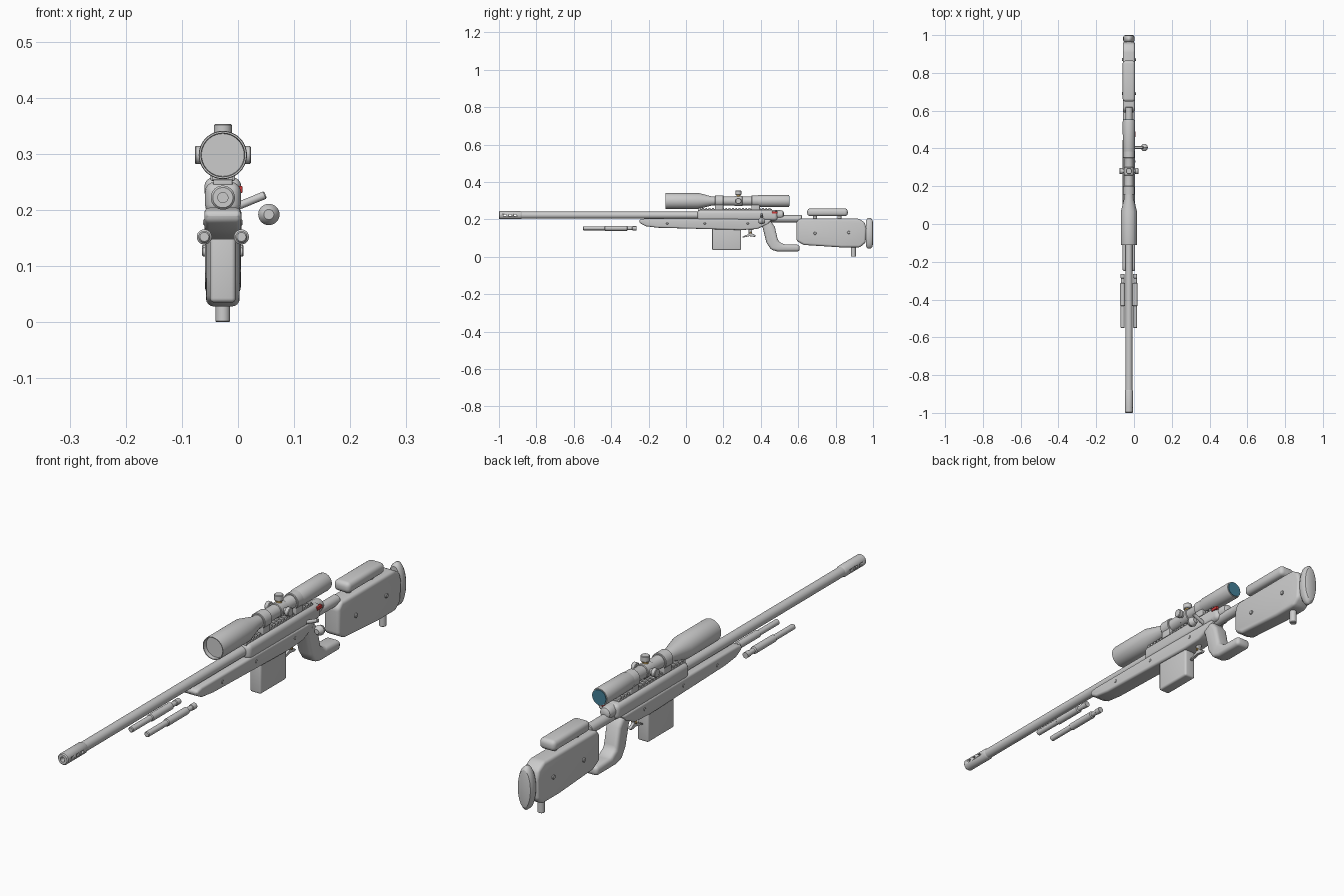
import bpy, bmesh, math
from mathutils import Vector

if "Cube" in bpy.data.objects:
    bpy.data.objects.remove(bpy.data.objects["Cube"])

CX = -0.027  # centre plane of the body


def material(name, rgb):
    m = bpy.data.materials.new(name)
    m.use_nodes = True
    m.diffuse_color = (*rgb, 1)
    m.node_tree.nodes["Principled BSDF"].inputs["Base Color"].default_value = (*rgb, 1)
    return m


GREY = material("light grey", (0.6, 0.6, 0.6))
TEAL = material("teal glass", (0.06, 0.22, 0.32))
RED = material("red", (0.6, 0.04, 0.04))
GOLD = material("brass", (0.65, 0.42, 0.12))


def finish(bm, name, mat):
    bmesh.ops.recalc_face_normals(bm, faces=bm.faces)
    mesh = bpy.data.meshes.new(name)
    bm.to_mesh(mesh)
    bm.free()
    ob = bpy.data.objects.new(name, mesh)
    bpy.context.collection.objects.link(ob)
    mesh.materials.append(mat)
    bpy.ops.object.select_all(action="DESELECT")
    ob.select_set(True)
    bpy.context.view_layer.objects.active = ob
    bpy.ops.object.shade_smooth_by_angle(angle=math.radians(35))
    return ob


def slab(name, outline, width, bevel=0.0, mat=GREY, x=CX):
    """Extrude a side outline of (y, z) points across x and round its edges."""
    bm = bmesh.new()
    face = bm.faces.new([bm.verts.new((x - width / 2, y, z)) for y, z in outline])
    out = bmesh.ops.extrude_face_region(bm, geom=[face])
    bmesh.ops.translate(bm, vec=(width, 0, 0),
                        verts=[v for v in out["geom"] if isinstance(v, bmesh.types.BMVert)])
    bmesh.ops.recalc_face_normals(bm, faces=bm.faces)
    if bevel:
        edges = [e for e in bm.edges if e.calc_face_angle(0) > math.radians(28)]
        bmesh.ops.bevel(bm, geom=edges, offset=bevel, segments=4, profile=0.5,
                        affect="EDGES", clamp_overlap=True)
    return finish(bm, name, mat)


def box(name, y0, y1, z0, z1, width, bevel=0.0, mat=GREY, x=CX):
    return slab(name, [(y0, z0), (y1, z0), (y1, z1), (y0, z1)], width, bevel, mat, x)


def lathe(name, profile, origin, axis=(0, 1, 0), mat=GREY, sides=32):
    """Turn (distance, radius) points about an axis through origin."""
    bm = bmesh.new()
    rings = [[bm.verts.new((r * math.cos(a), r * math.sin(a), d))
              for a in (math.tau * i / sides for i in range(sides))] for d, r in profile]
    for a, b in zip(rings, rings[1:]):
        for i in range(sides):
            j = (i + 1) % sides
            bm.faces.new((a[i], a[j], b[j], b[i]))
    bm.faces.new(rings[0])
    bm.faces.new(rings[-1])
    turn = Vector(axis).to_track_quat("Z", "Y").to_matrix().to_4x4()
    bmesh.ops.transform(bm, matrix=turn, verts=bm.verts)
    bmesh.ops.translate(bm, vec=origin, verts=bm.verts)
    return finish(bm, name, mat)


def rod(name, start, end, r, mat=GREY, soft=0.002):
    axis = Vector(end) - Vector(start)
    d = axis.length
    return lathe(name, [(0, r - soft), (soft, r), (d - soft, r), (d, r - soft)], start, axis, mat)


# Barrel and muzzle brake with side ports
BZ = 0.222
rod("barrel", (CX, -0.9, BZ), (CX, 0.08, BZ), 0.0185)
brake = lathe("muzzle_brake", [(0.04, 0.009), (0, 0.009), (0, 0.018), (0.004, 0.0215),
                               (0.03, 0.0215), (0.115, 0.0215), (0.122, 0.0185)], (CX, -1, BZ))
for i in range(3):
    y = -0.975 + i * 0.028
    cutter = box("port_cutter", y, y + 0.014, BZ - 0.005, BZ + 0.005, 0.1)
    cutter.hide_render = True
    cutter.hide_viewport = True
    port = brake.modifiers.new("port", "BOOLEAN")
    port.operation = "DIFFERENCE"
    port.object = cutter

# Receiver, toothed rail, rear bolt shroud and tang
box("receiver", 0.06, 0.49, 0.192, 0.25, 0.064, 0.018)
box("rail_base", 0.065, 0.46, 0.245, 0.254, 0.034, 0.001)
for i in range(22):
    y = 0.068 + i * 0.0178
    box("rail_tooth", y, y + 0.01, 0.253, 0.261, 0.036)
lathe("bolt_shroud", [(0, 0.024), (0.035, 0.024), (0.048, 0.02), (0.053, 0.012)], (CX, 0.47, 0.225))
rod("stock_tube", (CX, 0.44, 0.203), (CX, 0.62, 0.203), 0.019)
box("safety", 0.46, 0.49, 0.23, 0.243, 0.012, 0.002, RED, x=0.002)

# Bolt lever and knob
rod("bolt_lever", (-0.01, 0.405, 0.203), (0.049, 0.405, 0.227), 0.007)
lathe("bolt_knob", [(-0.018, 0.009), (-0.012, 0.015), (0, 0.019), (0.012, 0.015), (0.018, 0.009)],
      (0.055, 0.405, 0.192))

# Forend
slab("forend", [(-0.25, 0.198), (-0.248, 0.18), (-0.215, 0.163), (-0.15, 0.155), (0.3, 0.143),
                (0.38, 0.148), (0.44, 0.175), (0.46, 0.2), (0.2, 0.203), (-0.22, 0.204)], 0.066, 0.013)
for y in (-0.1, 0.1, 0.33):
    rod("forend_screw", (CX - 0.035, y, 0.178), (CX + 0.035, y, 0.178), 0.006)

# Magazine, trigger and grip
box("magazine", 0.14, 0.295, 0.035, 0.16, 0.046, 0.008)
slab("trigger", [(0.335, 0.15), (0.355, 0.15), (0.352, 0.125), (0.375, 0.112),
                 (0.368, 0.106), (0.34, 0.11), (0.3, 0.101), (0.302, 0.107), (0.335, 0.122)], 0.012, 0.002)
rod("trigger_pin", (CX - 0.012, 0.345, 0.128), (CX + 0.012, 0.345, 0.128), 0.005, GOLD)
slab("grip", [(0.385, 0.19), (0.41, 0.155), (0.43, 0.075), (0.455, 0.037), (0.49, 0.028),
              (0.608, 0.028), (0.608, 0.064), (0.52, 0.066), (0.492, 0.085), (0.475, 0.16),
              (0.45, 0.195)], 0.06, 0.014)

# Butt stock, pad, cheek rest and rear support
slab("butt_stock", [(0.59, 0.185), (0.61, 0.205), (0.92, 0.205), (0.955, 0.185), (0.965, 0.15),
                    (0.96, 0.075), (0.93, 0.05), (0.83, 0.05), (0.63, 0.063), (0.59, 0.085)],
     0.064, 0.012)
for y, z in ((0.69, 0.125), (0.87, 0.13)):
    rod("stock_screw", (CX - 0.037, y, z), (CX + 0.037, y, z), 0.008)
pad = lathe("butt_pad", [(0, 0.026), (0.008, 0.03), (0.026, 0.03), (0.034, 0.026), (0.037, 0.02)],
            (0, 0, 0), sides=40)
pad.scale.z = 0.081 / 0.03
pad.location = (CX, 0.963, 0.125)
box("cheek_rest", 0.648, 0.865, 0.217, 0.258, 0.066, 0.016)
for y in (0.69, 0.82):
    rod("cheek_post", (CX, y, 0.19), (CX, y, 0.235), 0.011)
rod("rear_support", (CX, 0.895, 0), (CX, 0.895, 0.07), 0.013)

# Folded support legs
for side in (-1, 1):
    lathe("support_leg", [(0, 0.008), (0.003, 0.0105), (0.115, 0.0105), (0.118, 0.0135),
                          (0.235, 0.0135), (0.238, 0.009), (0.262, 0.009), (0.264, 0.011),
                          (0.285, 0.011)], (CX + side * 0.033, -0.55, 0.152))

# Scope body with recessed front glass and flush rear glass
SZ = 0.298
lathe("scope_body", [(-0.095, 0.038), (-0.11, 0.039), (-0.11, 0.042), (-0.105, 0.043), (0.065, 0.043),
                     (0.14, 0.024), (0.365, 0.024), (0.39, 0.032), (0.54, 0.033), (0.55, 0.031)],
      (CX, 0, SZ), sides=40)
lathe("rear_glass", [(0.548, 0.028), (0.553, 0.028)], (CX, 0, SZ), mat=TEAL)

# Scope rings with clamps down to the rail
for y in (0.155, 0.35):
    rod("scope_ring", (CX, y, SZ), (CX, y + 0.045, SZ), 0.03)
    box("ring_foot", y, y + 0.045, 0.252, 0.285, 0.044, 0.003)

# Scope adjustment turrets
TY = 0.28
for axis in (Vector((0, 0, 1)), Vector((1, 0, 0)), Vector((-1, 0, 0))):
    c = Vector((CX, TY, SZ))
    rod("turret_neck", c, c + axis * 0.036, 0.011, GOLD if axis.z else GREY)
    rod("turret_cap", c + axis * 0.033, c + axis * (0.055 if axis.z else 0.05), 0.016)
rod("turret_collar", (CX, TY - 0.022, SZ), (CX, TY + 0.022, SZ), 0.027)
